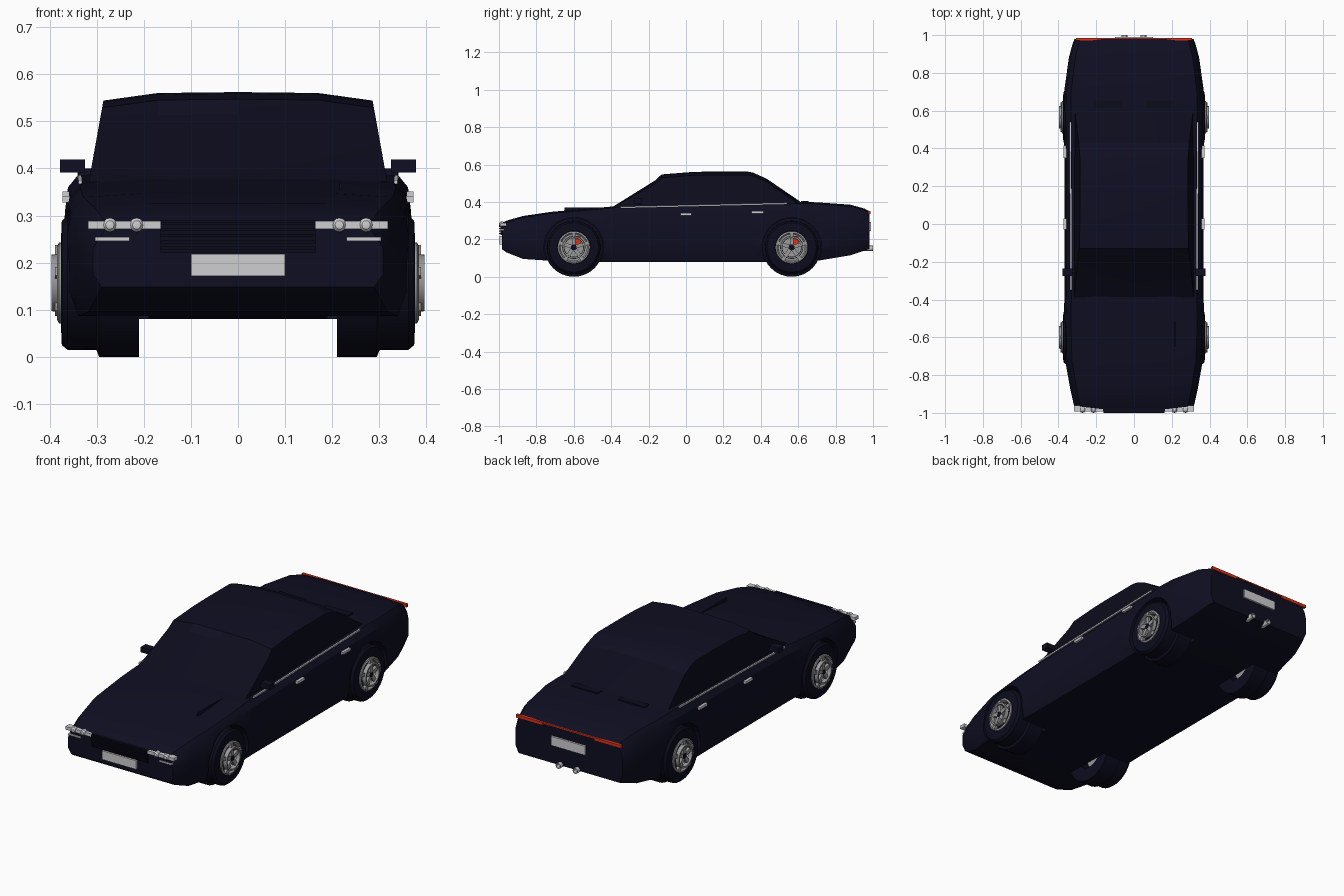
import bpy, bmesh, math
from mathutils import Vector, Matrix

if "Cube" in bpy.data.objects:
    bpy.data.objects.remove(bpy.data.objects["Cube"])


def mat(name, rgb):
    m = bpy.data.materials.new(name)
    m.diffuse_color = (*rgb, 1)
    m.use_nodes = True
    m.node_tree.nodes["Principled BSDF"].inputs["Base Color"].default_value = m.diffuse_color
    return m


NAVY = mat("navy_paint", (0.0045, 0.0045, 0.016))
DARK = mat("dark_trim", (0.0035, 0.0035, 0.012))
CHROME = mat("chrome", (0.62, 0.62, 0.65))
ALLOY = mat("alloy_grey", (0.32, 0.32, 0.33))
RED = mat("signal_red", (0.72, 0.03, 0.008))


def finish(bm, name, material):
    bmesh.ops.recalc_face_normals(bm, faces=bm.faces)
    me = bpy.data.meshes.new(name)
    bm.to_mesh(me)
    bm.free()
    ob = bpy.data.objects.new(name, me)
    bpy.context.collection.objects.link(ob)
    me.materials.append(material)
    return ob


def box(name, lo, hi, material, rot=None):
    """Box between two corners, optionally turned about its centre."""
    lo, hi = Vector(lo), Vector(hi)
    m = Matrix.Translation((lo + hi) / 2)
    if rot:
        m = m @ rot
    bm = bmesh.new()
    bmesh.ops.create_cube(bm, size=1, matrix=m @ Matrix.Diagonal((*(hi - lo), 1)))
    return finish(bm, name, material)


def pair(name, lo, hi, material):
    """The same box on the right and the left."""
    for s, side in ((1, "right"), (-1, "left")):
        xs = sorted((s * lo[0], s * hi[0]))
        box(f"{name}_{side}", (xs[0], *lo[1:]), (xs[1], *hi[1:]), material)


def loft(rings, caps):
    bm = bmesh.new()
    rows = [[bm.verts.new(p) for p in r] for r in rings]
    n = len(rows[0])
    for a, b in zip(rows, rows[1:]):
        for i in range(n if caps else n - 1):
            j = (i + 1) % n
            bm.faces.new((a[i], a[j], b[j], b[i]))
    if caps:
        bm.faces.new(rows[0])
        bm.faces.new(rows[-1])
    return bm


def lathe(name, profile, centre, axis, material, seg=32):
    """Revolve a closed (along, radius) profile about the x or y axis."""
    bm = bmesh.new()
    rows = []
    for k in range(seg):
        c, s = math.cos(math.tau * k / seg), math.sin(math.tau * k / seg)
        pts = [(a, r * c, r * s) if axis == "x" else (r * c, a, r * s) for a, r in profile]
        rows.append([bm.verts.new(Vector(p) + Vector(centre)) for p in pts])
    n = len(profile)
    for k in range(seg):
        a, b = rows[k], rows[(k + 1) % seg]
        for i in range(n):
            j = (i + 1) % n
            bm.faces.new((a[i], a[j], b[j], b[i]))
    bmesh.ops.remove_doubles(bm, verts=bm.verts, dist=1e-5)
    return finish(bm, name, material)


# Body: stations of (y, half width, top, bottom)
stations = [(-.985, .308, .285, .148), (-.96, .318, .30, .13), (-.87, .338, .325, .095),
            (-.72, .365, .347, .085), (-.5, .372, .366, .08), (-.38, .368, .377, .08),
            (.3, .368, .392, .08), (.6, .372, .40, .08), (.7, .37, .398, .085),
            (.88, .345, .385, .115), (.955, .325, .364, .14), (.98, .315, .35, .148)]


def body_ring(y, w, zt, zb):
    half = [(.55 * w, zt), (.9 * w, zt - .008), (.97 * w, zt - .04),
            (w, zb + .6 * (zt - zb)), (w, zb + .2 * (zt - zb)), (.94 * w, zb)]
    return [(x, y, z) for x, z in half] + [(-x, y, z) for x, z in reversed(half)]


body = finish(loft([body_ring(*s) for s in stations], True), "body", NAVY)

# Wheels with their arches cut out of the body
WZ = .157
for wy, end in ((-.60, "front"), (.565, "rear")):
    for s, side in ((1, "right"), (-1, "left")):
        tag, c = f"{end}_{side}", (0, wy, WZ)
        cut = lathe(f"arch_cutter_{tag}", [(s * .19, 0), (s * .19, .16), (s * .5, .16), (s * .5, 0)],
                    c, "x", DARK)
        cut.hide_render = True
        cut.hide_viewport = True
        mod = body.modifiers.new(f"arch_{tag}", "BOOLEAN")
        mod.operation, mod.object, mod.solver = "DIFFERENCE", cut, "EXACT"
        lathe(f"tyre_{tag}", [(s * x, r) for x, r in (
            (.21, .085), (.21, .157), (.295, .157), (.30, .143), (.362, .142),
            (.374, .132), (.376, .088), (.37, .083))], c, "x", DARK)
        lathe(f"rim_lip_{tag}", [(s * x, r) for x, r in (
            (.35, .086), (.380, .086), (.384, .078), (.374, .070), (.35, .070))], c, "x", ALLOY)
        lathe(f"rim_ring_{tag}", [(s * x, r) for x, r in (
            (.376, .062), (.396, .060), (.396, .052), (.376, .050))], c, "x", ALLOY)
        lathe(f"hub_{tag}", [(s * .26, 0), (s * .26, .018), (s * .388, .016), (s * .388, 0)],
              c, "x", DARK, 12)
        lathe(f"brake_disc_{tag}", [(s * .255, 0), (s * .255, .072), (s * .265, .072), (s * .265, 0)],
              c, "x", ALLOY)
        box(f"caliper_{tag}", (s * .29 - .018, wy + .008, WZ + .012),
            (s * .29 + .018, wy + .036, WZ + .062), RED)
        for k in range(5):
            a = math.tau * k / 5 + math.pi / 2
            m = Vector((s * .38, wy + .046 * math.cos(a), WZ + .046 * math.sin(a)))
            d = Vector((.008, .034, .010))
            box(f"spoke_{k}_{tag}", m - d, m + d, ALLOY, Matrix.Rotation(a, 4, "X"))

# Cabin shell: (y, top height) stations
roofline = [(-.39, .375), (-.165, .515), (-.13, .547), (.02, .559), (.10, .562), (.33, .562),
            (.36, .556), (.43, .525), (.61, .402)]


def cabin_ring(y, zt):
    width = lambda z: .317 - .18 * (z - .37)
    zs = max(.371, zt - .018)
    zm = .37 + (zs - .37) * .72
    half = [(width(.37), .368), (width(zm), zm), (width(zs), zs), (.17, zt - .002)]
    return [(x, y, z) for x, z in half] + [(0, y, zt)] + [(-x, y, z) for x, z in reversed(half)]


bm = loft([cabin_ring(*s) for s in roofline], False)
# Open quarter lights in the upper side row
gaps = []
for f in bm.faces:
    c = f.calc_center_median()
    steep = abs(f.normal.x) > .7
    if steep and c.z > .47 and (.02 < c.y < .10 or .36 < c.y < .43):
        gaps.append(f)
bmesh.ops.delete(bm, geom=gaps, context="FACES")
cabin = finish(bm, "cabin", NAVY)
cabin.data.materials.append(DARK)
for p in cabin.data.polygons:
    if abs(p.normal.x) > .7 or (p.normal.z < .93 and p.center.z < .53):
        p.material_index = 1

# Seats inside
pair("front_seat", (.06, .12, .36), (.22, .20, .48), DARK)
pair("front_headrest", (.09, .13, .48), (.19, .18, .53), DARK)
pair("rear_seat", (.03, .26, .36), (.24, .34, .48), DARK)

# Door mirrors
pair("mirror_stalk", (.29, -.26, .385), (.34, -.24, .40), NAVY)
pair("mirror", (.325, -.275, .391), (.378, -.235, .419), NAVY)

# Chrome waist trim and door handles
for s, side in ((1, "right"), (-1, "left")):
    ends = [(s * .335, -.35, .371), (s * .337, .54, .392)]
    bm = loft([[(x + dx, y, z + dz) for dx, dz in ((-.004, -.004), (.004, -.004), (.004, .004), (-.004, .004))]
               for x, y, z in ends], True)
    finish(bm, f"waist_trim_{side}", CHROME)
pair("front_handle", (.355, -.03, .328), (.372, .03, .341), CHROME)
pair("rear_handle", (.355, .35, .338), (.372, .415, .351), CHROME)

# Nose: grille, lamps, plate
box("grille", (-.165, -.993, .222), (.165, -.97, .29), DARK)
for k in range(5):
    z = .228 + k * .013
    box(f"grille_slat_{k}", (-.162, -1.0, z), (.162, -.985, z + .006), DARK)
pair("headlamp_bar", (.165, -.992, .271), (.318, -.96, .288), CHROME)
for s in (1, -1):
    for x in (.215, .272):
        lathe(f"headlamp_{'right' if s > 0 else 'left'}_{int(x * 1000)}",
              [(-1.0, 0), (-.998, .009), (-.99, .015), (-.975, .015), (-.975, 0)],
              (s * x, 0, .280), "y", CHROME, 12)
pair("front_indicator", (.23, -.991, .246), (.303, -.97, .254), CHROME)
box("front_plate", (-.1, -.996, .172), (.1, -.98, .218), CHROME)
box("bonnet_crease", (.215, -.65, .3545), (.221, -.44, .3715), NAVY)

# Tail: red lamps, plate, exhausts, deck vents
pair("tail_lamp", (.15, .972, .335), (.308, .986, .351), RED)
box("tail_strip", (-.15, .972, .345), (.15, .985, .351), RED)
box("rear_plate", (-.1, .975, .245), (.1, .99, .293), CHROME)
for s, side in ((1, "right"), (-1, "left")):
    lathe(f"exhaust_{side}", [(.90, 0), (.90, .015), (1.0, .015), (1.0, .011), (.97, .011), (.97, 0)],
          (s * .05, 0, .152), "y", CHROME, 12)
pair("deck_vent", (.06, .615, .396), (.215, .655, .404), DARK)

# Smooth the curved parts, keep the creases
bpy.ops.object.select_all(action="DESELECT")
for ob in bpy.context.collection.objects:
    if not ob.hide_render:
        ob.select_set(True)
bpy.context.view_layer.objects.active = body
bpy.ops.object.shade_smooth_by_angle(angle=math.radians(30))
